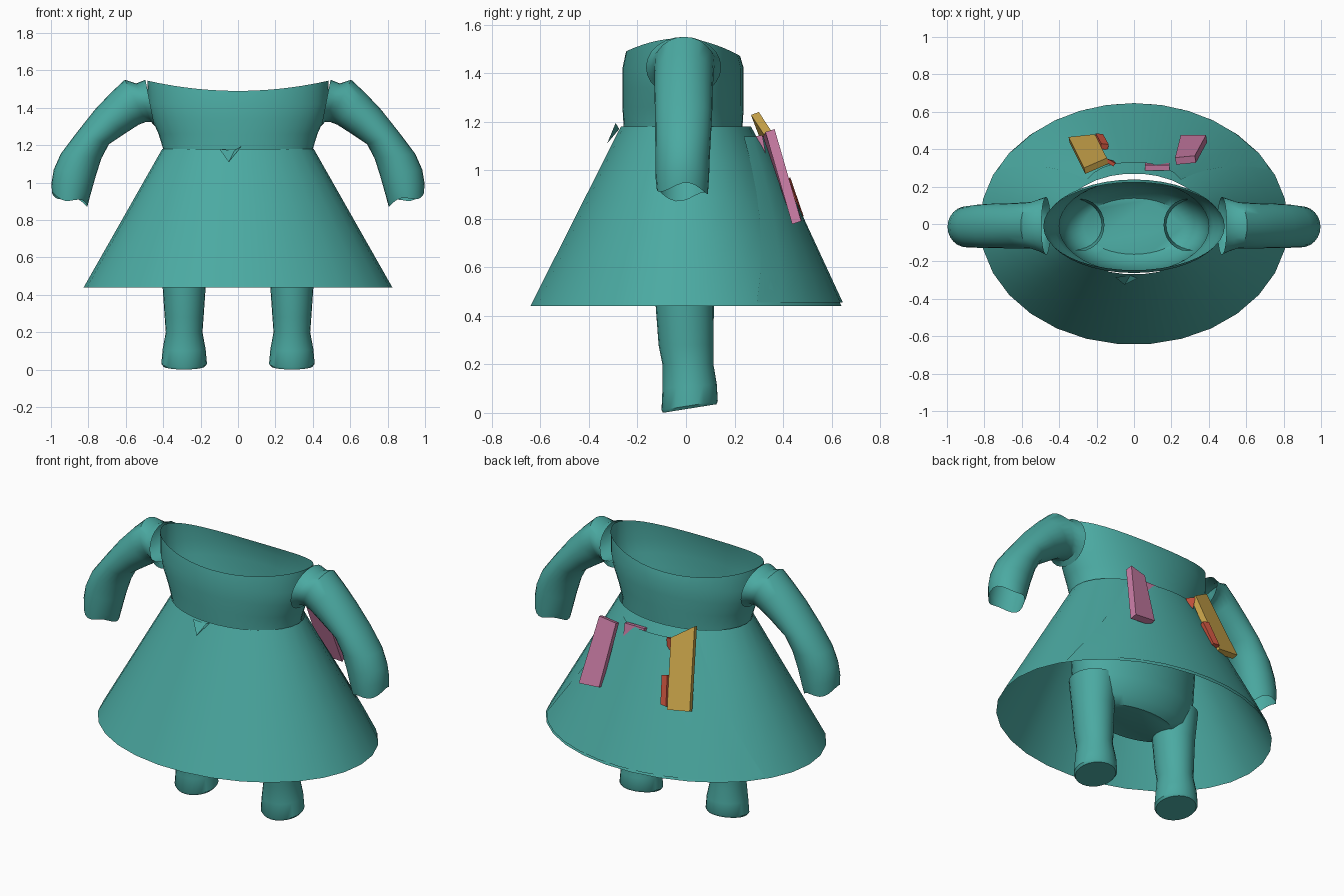
import bpy, math
from mathutils import Vector

if "Cube" in bpy.data.objects:
    bpy.data.objects.remove(bpy.data.objects["Cube"])


def material(name, rgb):
    m = bpy.data.materials.new(name)
    m.diffuse_color = (*rgb, 1)
    m.use_nodes = True
    m.node_tree.nodes["Principled BSDF"].inputs["Base Color"].default_value = m.diffuse_color
    return m


TEAL = material("teal_cloth", (0.07, 0.40, 0.36))
PINK = material("pink", (0.58, 0.20, 0.37))
GOLD = material("gold", (0.60, 0.38, 0.07))
RED = material("red", (0.60, 0.09, 0.05))


def make(name, verts, faces, mat, smooth=True):
    me = bpy.data.meshes.new(name)
    me.from_pydata([tuple(v) for v in verts], [], faces)
    me.materials.append(mat)
    ob = bpy.data.objects.new(name, me)
    bpy.context.collection.objects.link(ob)
    if smooth:
        bpy.ops.object.select_all(action='DESELECT')
        ob.select_set(True)
        bpy.context.view_layer.objects.active = ob
        bpy.ops.object.shade_smooth_by_angle(angle=math.radians(40))
    return ob


def loft(name, rings, mat, closed=True, cap=False):
    n = len(rings[0])
    faces = []
    for i in range(len(rings) - 1):
        for j in range(n if closed else n - 1):
            k = (j + 1) % n
            faces.append((i*n + j, i*n + k, (i+1)*n + k, (i+1)*n + j))
    if cap:
        faces.append(tuple(reversed(range(n))))
    return make(name, [p for r in rings for p in r], faces, mat)


def oval(cx, cy, z, rx, ry, n=32):
    return [Vector((cx + rx*math.cos(2*math.pi*j/n), cy + ry*math.sin(2*math.pi*j/n), z))
            for j in range(n)]


# torso: closed at the hips, open curved neckline
rows = [(0.46, 0.27, 0.15), (0.50, 0.34, 0.19), (0.60, 0.385, 0.225), (0.85, 0.40, 0.24),
        (1.18, 0.40, 0.245), (1.26, 0.425, 0.25), (1.34, 0.46, 0.25), (1.42, 0.48, 0.25)]
torso = [oval(0, -0.012, *r, n=40) for r in rows]
rim = oval(0, -0.012, 1.49, 0.485, 0.235, n=40)
for p in rim:
    p.z += 0.055 * (p.x / 0.485)**2 - (0.02 * p.y / 0.235 if p.y > 0 else 0)
torso.append(rim)
loft("torso", torso, TEAL, cap=True)

# skirt: open cone
skirt = []
for i in range(6):
    t = i / 5
    skirt.append(oval(0, 0, 0.44 + 0.74*t, 0.825 - 0.42*t, 0.645 - 0.375*t, n=30))
loft("skirt", skirt, TEAL)

# raised back panel of the skirt, widening toward the hem
panel = []
for i in range(7):
    t = i / 6
    z = 0.455 + 0.685 * t
    s = (z - 0.44) / 0.74
    half = math.radians(63 - 27*t)
    row = []
    for j in range(13):
        u = j / 6 - 1
        a = math.pi/2 + u*half
        lift = (0.006 + 0.03*t) * (1 - abs(u)**4)
        row.append(Vector(((0.825 - 0.42*s)*math.cos(a),
                           (0.645 - 0.375*s)*math.sin(a) + lift + 0.003, z)))
    panel.append(row)
loft("skirt_back_panel", panel, TEAL, closed=False)

# small torn flap at the front of the waist
make("waist_tear", [(-0.10, -0.285, 1.18), (-0.05, -0.325, 1.11), (0.02, -0.29, 1.195),
                    (-0.02, -0.275, 1.17)], [(0, 1, 3), (1, 2, 3)], TEAL, False)

# sleeves: (top x, top z, underside x, underside z, half depth, centre y)
arm = [(0.995, 0.935, 0.805, 0.885, 0.105, -0.015), (0.997, 1.00, 0.79, 0.93, 0.11, -0.015),
       (0.985, 1.07, 0.762, 1.03, 0.112, -0.014), (0.947, 1.155, 0.73, 1.13, 0.115, -0.012),
       (0.86, 1.27, 0.69, 1.205, 0.118, -0.01), (0.765, 1.39, 0.60, 1.265, 0.12, -0.01),
       (0.68, 1.48, 0.53, 1.31, 0.122, -0.008), (0.605, 1.55, 0.49, 1.325, 0.125, -0.007),
       (0.545, 1.53, 0.465, 1.325, 0.14, -0.007), (0.495, 1.55, 0.445, 1.30, 0.155, -0.01)]
N = 24
for side, label in ((1, "left"), (-1, "right")):
    rings = []
    for i, (tx, tz, bx, bz, d, cy) in enumerate(arm):
        ring = []
        for j in range(N):
            a = 2*math.pi*j/N
            c = math.cos(a)
            wave = 0.014*math.sin(3*a + 1) if i == 0 else 0
            ring.append(Vector((side*((tx+bx)/2 + c*(tx-bx)/2),
                                cy + side*d*math.sin(a),
                                (tz+bz)/2 + c*(tz-bz)/2 + wave)))
        rings.append(ring)
    loft(label + "_sleeve", rings, TEAL)

    # leg: (z, half width, y centre, half depth)
    leg = [(0.0, 0.112, 0.015, 0.11), (0.012, 0.122, 0.015, 0.116), (0.10, 0.115, 0.015, 0.112),
           (0.20, 0.098, 0.008, 0.105), (0.28, 0.104, 0.0, 0.113), (0.44, 0.115, -0.005, 0.12),
           (0.62, 0.13, -0.005, 0.14)]
    rings = [oval(side*0.288, cy, z, w, d, n=24) for z, w, cy, d in leg]
    for r, k in zip(rings, (1, 1, 0.5)):
        for p in r:
            p.z += k * max(0, 0.018 + 0.16*(p.y - 0.015))
    loft(label + "_leg", rings, TEAL, cap=True)


# slabs fixed to the back: outer face corners pushed inward by a thickness
def slab(name, corners, thick, mat):
    c = [Vector(p) for p in corners]
    n = (c[1] - c[0]).cross(c[3] - c[0]).normalized()
    if n.y < 0:
        c.reverse()
        n = -n
    verts = c + [p - n*thick for p in c]
    faces = [(0, 1, 2, 3), (7, 6, 5, 4)]
    faces += [(i, i + 4, (i+1) % 4 + 4, (i+1) % 4) for i in range(4)]
    make(name, verts, faces, mat, False)


slab("pink_slab", [(0.22, 0.355, 1.15), (0.325, 0.365, 1.17), (0.385, 0.475, 0.79),
                   (0.25, 0.475, 0.80)], 0.04, PINK)
slab("gold_slab", [(-0.145, 0.353, 1.16), (-0.267, 0.30, 1.24), (-0.35, 0.465, 0.81),
                   (-0.21, 0.48, 0.79)], 0.035, GOLD)
slab("red_slab", [(-0.135, 0.425, 0.96), (-0.175, 0.43, 0.97), (-0.205, 0.485, 0.81),
                  (-0.165, 0.48, 0.81)], 0.03, RED)
slab("small_red_slab", [(-0.10, 0.325, 1.14), (-0.145, 0.35, 1.15), (-0.135, 0.345, 1.08),
                        (-0.10, 0.335, 1.08)], 0.02, RED)
slab("small_pink_slab", [(0.06, 0.315, 1.145), (0.19, 0.315, 1.145), (0.19, 0.335, 1.03),
                         (0.06, 0.335, 1.03)], 0.03, PINK)
